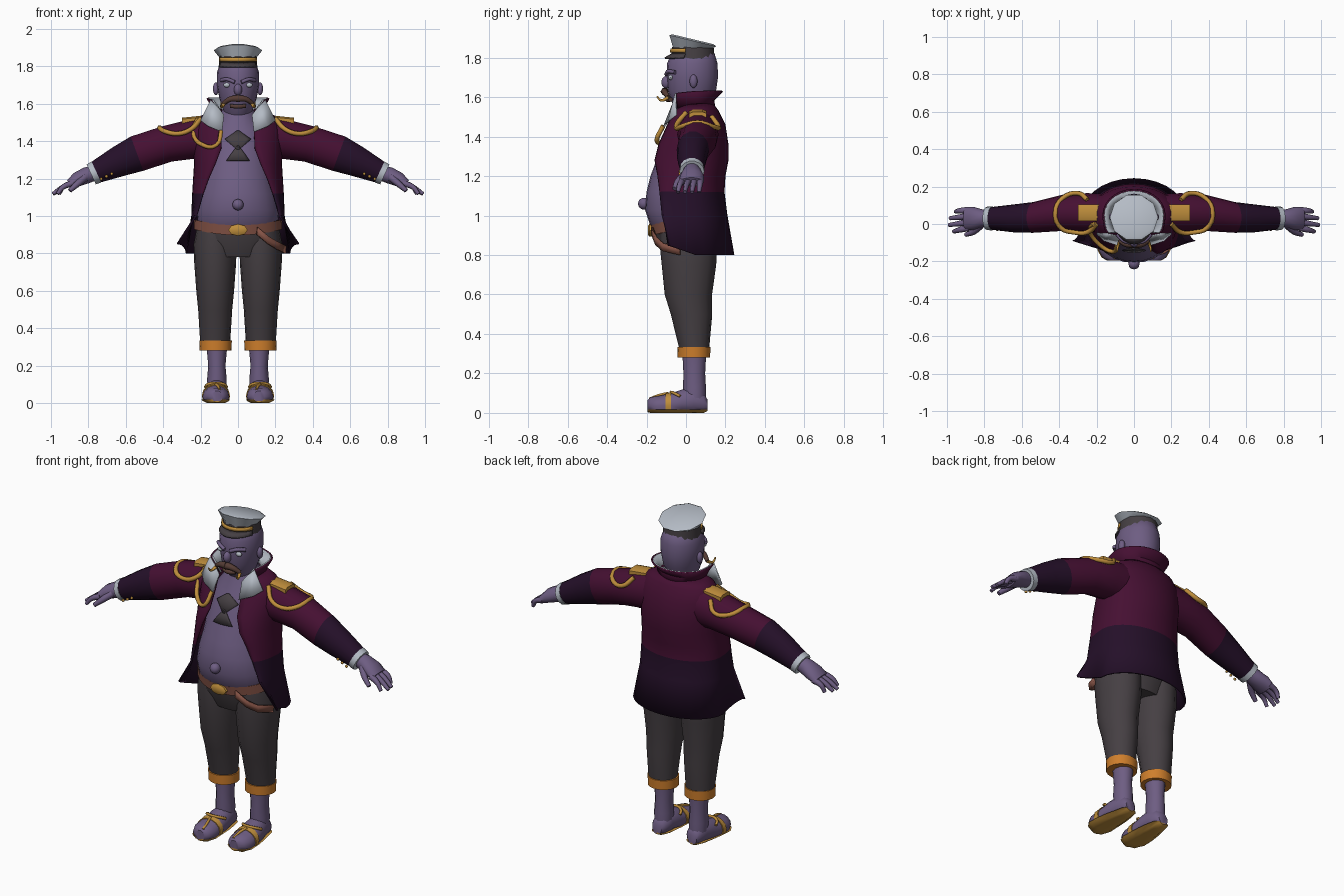
import bpy, bmesh
from math import sin, cos, pi, radians
from mathutils import Vector as V

if "Cube" in bpy.data.objects:
    bpy.data.objects.remove(bpy.data.objects["Cube"])


def material(name, *rgb):
    m = bpy.data.materials.new(name)
    m.use_nodes = True
    m.diffuse_color = (*rgb, 1)
    bsdf = m.node_tree.nodes["Principled BSDF"]
    bsdf.inputs["Base Color"].default_value = (*rgb, 1)
    bsdf.inputs["Roughness"].default_value = 0.8
    return m


SKIN = material("purple skin", .155, .11, .225)
COAT = material("plum cloth", .06, .005, .032)
DARK = material("dark plum cloth", .018, .005, .022)
GREY = material("charcoal cloth", .06, .05, .056)
ORANGE = material("orange cuff", .62, .21, .025)
GOLD = material("gold trim", .52, .27, .045)
BROWN = material("brown leather", .23, .085, .06)
WHITE = material("pale grey cloth", .46, .5, .56)
HAIR = material("moustache brown", .09, .045, .035)


def finish(ob, mats, mirror=False, thick=0):
    bpy.context.collection.objects.link(ob)
    for m in mats:
        ob.data.materials.append(m)
    if thick:
        mod = ob.modifiers.new("thickness", "SOLIDIFY")
        mod.thickness, mod.offset = thick, 0
    if mirror:
        ob.modifiers.new("mirror", "MIRROR").use_mirror_merge = False
    return ob


def loft(name, rings, mats, closed=True, mirror=False, thick=0, split=None):
    """Skin a list of point rings; faces after ring number split take the second material."""
    bm = bmesh.new()
    rows = [[bm.verts.new(p) for p in r] for r in rings]
    n = len(rows[0])
    for i in range(len(rows) - 1):
        for j in range(n if closed else n - 1):
            k = (j + 1) % n
            f = bm.faces.new((rows[i][j], rows[i][k], rows[i + 1][k], rows[i + 1][j]))
            f.material_index = int(split is not None and i >= split)
    if closed:
        bm.faces.new(rows[0][::-1])
        bm.faces.new(rows[-1]).material_index = int(split is not None)
    bmesh.ops.recalc_face_normals(bm, faces=bm.faces)
    me = bpy.data.meshes.new(name)
    bm.to_mesh(me)
    bm.free()
    return finish(bpy.data.objects.new(name, me), mats, mirror, thick)


def ellipse(c, u, v, n=16):
    return [V(c) + V(u) * cos(2 * pi * i / n) + V(v) * sin(2 * pi * i / n) for i in range(n)]


def upright(name, rows, mat, x=0, n=16, **kw):
    """Stack of level ellipses: height, centre y, half width, half depth."""
    return loft(name, [ellipse((x, y, z), (a, 0, 0), (0, b, 0), n) for z, y, a, b in rows], [mat], **kw)


def limb(name, rows, mats, n=14, **kw):
    """Tube running sideways: x, y, z, half height, half depth, square to its path."""
    rings = []
    for i, (x, y, z, a, b) in enumerate(rows):
        p, q = rows[max(i - 1, 0)], rows[min(i + 1, len(rows) - 1)]
        d = V((q[0] - p[0], 0, q[2] - p[2])).normalized()
        rings.append(ellipse((x, y, z), (0, b, 0), (-d.z * a, 0, d.x * a), n))
    return loft(name, rings, mats, mirror=True, **kw)


def cord(name, pts, r, mat, mirror=True, taper=1):
    cu = bpy.data.curves.new(name, "CURVE")
    cu.dimensions, cu.bevel_depth, cu.bevel_resolution = "3D", r, 1
    cu.resolution_u, cu.use_fill_caps = 4, True
    s = cu.splines.new("BEZIER")
    s.bezier_points.add(len(pts) - 1)
    for i, (b, p) in enumerate(zip(s.bezier_points, pts)):
        b.co, b.handle_left_type, b.handle_right_type = p, "AUTO", "AUTO"
        b.radius = 1 + (taper - 1) * i / (len(pts) - 1)
    return finish(bpy.data.objects.new(name, cu), [mat], mirror)


def ball(name, c, size, mat, mirror=False):
    rows = [ellipse((c[0], c[1], c[2] + size[2] * sin(t)), (size[0] * cos(t), 0, 0), (0, size[1] * cos(t), 0), 12)
            for t in [radians(d) for d in range(-80, 81, 20)]]
    return loft(name, rows, [mat], mirror=mirror)


def wrap(z, back, rx, cy, ex, ey, drop=0, n=7):
    """Outline open at the front: rounds the back and sides, ends at the edge (ex, ey)."""
    half = [(rx * sin(t), cy + (back - cy) * cos(t), z) for t in [pi / 2 * i / n for i in range(n)]]
    half += [(rx + (ex - rx) * (1 - cos(t)), cy + (ey - cy) * sin(t), z + drop * sin(t))
             for t in [pi / 2 * i / n for i in range(n + 1)]]
    return [(-x, y, h) for x, y, h in half[:0:-1]] + half


# Torso and navel
torso = [(.9, 0, .2, .15), (.96, -.015, .215, .17), (1.03, -.02, .22, .188), (1.12, -.02, .205, .18),
         (1.2, 0, .19, .18), (1.28, .01, .18, .16), (1.36, .03, .17, .155), (1.46, .04, .15, .12),
         (1.53, .05, .1, .1), (1.6, .05, .07, .08)]
upright("torso", torso, SKIN, n=24)
ball("navel", (0, -.213, 1.06), (.03, .03, .03), SKIN)


def chest(x, z):
    for p, q in zip(torso, torso[1:]):
        if p[0] <= z <= q[0]:
            t = (z - p[0]) / (q[0] - p[0])
            cy, a, b = [p[i] + (q[i] - p[i]) * t for i in (1, 2, 3)]
            return (x, cy - b * (1 - (x / a) ** 2) ** .5 - .006, z)


for label, shape in (("upper", ((1.355, .005), (1.41, .07), (1.455, .005))),
                     ("lower", ((1.295, .062), (1.335, .034), (1.375, .004)))):
    loft(label + "_chest_hair", [[chest(w * k / 3, z) for k in range(-3, 4)] for z, w in shape],
         [GREY], closed=False, thick=.006)

# Coat, collar and lapels
loft("coat", [wrap(1.57, .13, .12, .06, .085, 0), wrap(1.53, .16, .2, .06, .09, -.05),
              wrap(1.46, .195, .235, .05, .085, -.09), wrap(1.36, .21, .235, .04, .09, -.135),
              wrap(1.28, .21, .23, .04, .12, -.155), wrap(1.2, .195, .235, .03, .155, -.14),
              wrap(1.12, .19, .24, .03, .185, -.13), wrap(1, .205, .245, .03, .222, -.12),
              wrap(.8, .24, .275, .05, .325, -.09, .05)],
     [COAT, DARK], closed=False, thick=.01, split=6)
for name, gap, mat in (("collar", 0, COAT), ("collar_lining", .009, WHITE)):
    loft(name, [wrap(1.54, .145 - gap, .125 - gap, .05, .09 - gap, -.04),
                wrap(1.585, .14 - gap, .14 - gap, .05, .115 - gap, -.045),
                wrap(1.63, .185 - gap, .165 - gap, .05, .14 - gap, -.045, -.01)],
         [mat], closed=False, thick=.008)
loft("lapels", [[(.145, -.052, 1.62), (.2, -.05, 1.51)], [(.105, -.06, 1.58), (.16, -.088, 1.48)],
                [(.075, -.068, 1.54), (.085, -.112, 1.45)]], [WHITE], closed=False, mirror=True, thick=.008)

# Sleeves, cuffs and hands
limb("sleeves", [(.14, .06, 1.42, .12, .1), (.25, .06, 1.41, .108, .105), (.38, .06, 1.385, .1, .097),
                 (.54, .035, 1.333, .1, .082), (.64, .03, 1.29, .084, .075), (.768, .03, 1.23, .06, .06)],
     [COAT, DARK], split=3)
limb("shirt_cuffs", [(.757, .03, 1.235, .063, .064), (.785, .03, 1.222, .06, .063)], [WHITE])
limb("palms", [(.77, .03, 1.23, .042, .04), (.81, .03, 1.217, .045, .048), (.86, .03, 1.195, .04, .062),
               (.9, .028, 1.17, .026, .062)], [SKIN])
for i, reach in enumerate((.975, 1, .995, .965)):
    y = -.02 + i * .031
    cord(f"finger_{i + 1}", [(.885, y, 1.175), (.935, y * 1.1 - .01, 1.155), (reach - .01, y * 1.15 - .018, 1.118)],
         .019, SKIN, taper=.55)
cord("thumbs", [(.82, -.005, 1.205), (.86, -.042, 1.17), (.9, -.058, 1.135)], .022, SKIN, taper=.55)
for i in range(3):
    ball(f"sleeve_button_{i + 1}", (.675 + i * .028, -.03, 1.225 - i * .014), (.008, .008, .008), GOLD, True)

# Epaulettes and cords
loft("epaulettes", [[(.16, y, 1.515 + h), (.3, y, 1.5 + h), (.3, y, 1.525 + h), (.16, y, 1.54 + h)]
                    for y, h in ((.015, -.008), (.035, 0), (.085, 0), (.105, -.008))], [GOLD], mirror=True)
cord("shoulder_cords", [(.2, 0, 1.52), (.25, -.045, 1.465), (.32, -.045, 1.44), (.39, -.022, 1.452),
                        (.42, .06, 1.472), (.38, .14, 1.45), (.3, .165, 1.45), (.25, .13, 1.5)], .013, GOLD)
cord("chest_cord", [(-.215, 0, 1.52), (-.24, -.025, 1.45), (-.185, -.11, 1.378), (-.115, -.148, 1.38),
                    (-.09, -.115, 1.455)], .012, GOLD, mirror=False)

# Trousers, belt and buckle
upright("hips", [(.97, -.005, .21, .16), (.88, 0, .225, .155), (.78, .01, .17, .12)], GREY, n=20)
upright("trouser_legs", [(.93, .01, .1, .14), (.85, .012, .115, .145), (.75, .015, .112, .138),
                         (.6, .012, .101, .12), (.5, .028, .091, .105), (.32, .042, .08, .075)],
        GREY, x=.122, mirror=True)
upright("trouser_cuffs", [(.28, .04, .085, .082), (.335, .04, .087, .084)], ORANGE, x=.12, mirror=True)
belt = upright("belt", [(.897, 0, .236, .172), (.95, 0, .234, .18)], BROWN, n=24)
for v in belt.data.vertices:
    v.co.z += .03 * (v.co.x / .23) ** 2
loft("buckle", [ellipse((0, y, .925), (a, 0, 0), (0, 0, a * .6), 8) for y, a in ((-.165, .052), (-.186, .052), (-.192, .04))],
     [GOLD])
path = [(.1, -.17, .92), (.16, -.15, .87), (.21, -.115, .84), (.25, -.03, .82)]
loft("belt_tail", [[(x, y, z - .02), (x + .004, y - .002, z + .02)] for x, y, z in path], [BROWN],
     closed=False, thick=.012)

# Shins, feet and sandals
upright("shins", [(.06, .045, .05, .055), (.13, .043, .052, .058), (.2, .042, .046, .055), (.33, .042, .058, .062)],
        SKIN, x=.113, mirror=True, n=12)
foot = [(.115, .108, .04, .03, .03), (.112, .09, .05, .045, .05), (.112, .04, .06, .055, .07),
        (.115, -.02, .05, .065, .07), (.118, -.08, .04, .07, .06), (.118, -.14, .035, .072, .052),
        (.115, -.178, .035, .055, .046), (.112, -.196, .035, .03, .03)]


def foot_part(name, rows, mat, scale, low, high):
    rings = [ellipse((x, y, z), (a * scale, 0, 0), (0, 0, b * scale), 14) for x, y, z, a, b in rows]
    loft(name, [[(p.x, p.y, min(max(p.z, low), high)) for p in r] for r in rings], [mat], mirror=True)


foot_part("feet", foot, SKIN, 1, .01, 1)
foot_part("soles", foot, GOLD, 1.07, 0, .018)
foot_part("sandal_straps", [(.118, -.075, .041, .07, .061), (.118, -.105, .038, .071, .057)], GOLD, 1.07, .005, 1)
cord("toe_straps", [(.118, -.09, .1), (.105, -.14, .088), (.1, -.185, .07)], .008, GOLD)
cord("ankle_straps", [(.06, -.03, .085), (.075, -.06, .1), (.118, -.075, .105), (.16, -.06, .1), (.175, -.03, .085)],
     .008, GOLD)

# Head and face
upright("head", [(1.53, .04, .07, .08), (1.575, .025, .082, .098), (1.63, .03, .1, .122), (1.7, .032, .113, .13),
                 (1.77, .032, .112, .128), (1.82, .035, .094, .11), (1.855, .04, .05, .06)], SKIN, n=20)
ball("nose", (0, -.1, 1.675), (.022, .025, .032), SKIN)
ball("ears", (.118, .038, 1.68), (.016, .02, .034), SKIN, True)
ball("eyes", (.06, -.078, 1.7), (.018, .012, .013), WHITE, True)
cord("brows", [(.018, -.1, 1.715), (.055, -.09, 1.73), (.09, -.055, 1.725)], .011, SKIN)
cord("moustache", [(0, -.108, 1.628), (.04, -.108, 1.625), (.078, -.09, 1.6)], .021, HAIR, taper=.55)
cord("moustache_tips", [(.075, -.092, 1.598), (.088, -.125, 1.583), (.09, -.148, 1.604)], .01, GOLD, taper=.4)
cord("lower_lip", [(-.04, -.078, 1.588), (0, -.092, 1.585), (.04, -.078, 1.588)], .012, HAIR, mirror=False)

# Peaked cap
upright("cap_band", [(1.785, .035, .104, .112), (1.855, .035, .1, .105)], GREY)
crown = upright("cap_crown", [(1.848, .035, .1, .105), (1.885, .035, .13, .125), (1.893, .035, .112, .11)], WHITE, n=10)
for v in crown.data.vertices:
    if v.co.z > 1.86:
        v.co.z -= .24 * (v.co.y - .035)
arc = [radians(d) for d in range(-70, 71, 14)]


def brim(name, rows, mat):
    loft(name, [[(a * sin(t), .035 - b * cos(t), z) for t in arc] for z, a, b in rows], [mat],
         closed=False, thick=.008)


brim("cap_visor", [(1.818, .1, .105), (1.797, .108, .142)], GREY)
brim("cap_braid", [(1.826, .104, .112), (1.846, .103, .11)], GOLD)

# Smooth shading with sharp edges kept
for ob in bpy.context.scene.objects:
    ob.select_set(ob.type == "MESH")
    if ob.type == "MESH":
        bpy.context.view_layer.objects.active = ob
bpy.ops.object.shade_smooth_by_angle(angle=radians(42))
